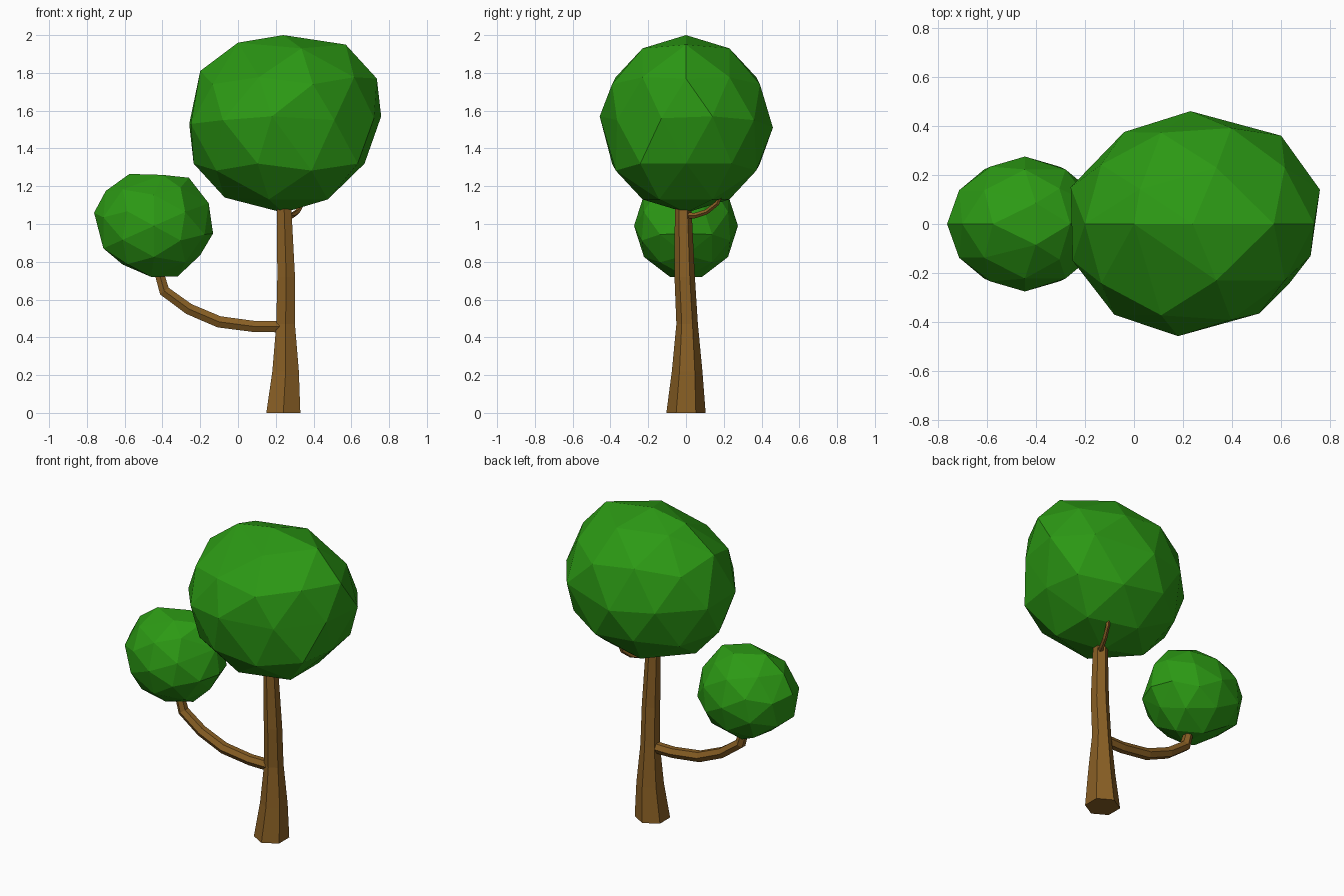
import bpy, bmesh, math
from mathutils import Vector, Matrix

if "Cube" in bpy.data.objects:
    bpy.data.objects.remove(bpy.data.objects["Cube"])


def material(name, color):
    m = bpy.data.materials.new(name)
    m.diffuse_color = (*color, 1)
    m.use_nodes = True
    m.node_tree.nodes["Principled BSDF"].inputs["Base Color"].default_value = m.diffuse_color
    return m


BARK = material("bark", (0.25, 0.115, 0.018))
LEAF = material("leaves", (0.025, 0.32, 0.007))


def finish(name, bm, mat):
    bmesh.ops.recalc_face_normals(bm, faces=bm.faces)
    me = bpy.data.meshes.new(name)
    bm.to_mesh(me)
    bm.free()
    me.materials.append(mat)
    ob = bpy.data.objects.new(name, me)
    bpy.context.collection.objects.link(ob)
    return ob


def limb(name, path, sides, ref, level=False):
    """Tapered tube; path rows are x, y, z, radius. level keeps rings horizontal."""
    bm = bmesh.new()
    pts = [Vector(p[:3]) for p in path]
    rings = []
    for i, p in enumerate(pts):
        t = (pts[min(i + 1, len(pts) - 1)] - pts[max(i - 1, 0)]).normalized()
        if level:
            t = Vector((0, 0, 1))
        a = Vector(ref)
        a = (a - t * a.dot(t)).normalized()
        b = t.cross(a)
        r = path[i][3]
        rings.append([bm.verts.new(p + r * (a * math.cos(k * math.tau / sides)
                                            + b * math.sin(k * math.tau / sides)))
                      for k in range(sides)])
    for lo, hi in zip(rings, rings[1:]):
        for k in range(sides):
            n = (k + 1) % sides
            bm.faces.new((lo[k], lo[n], hi[n], hi[k]))
    bm.faces.new(rings[0][::-1])
    bm.faces.new(rings[-1])
    return finish(name, bm, BARK)


def foliage(name, center, size, tilt, nudges):
    """Low-poly ball whose outline vertices are pulled to the given points."""
    bm = bmesh.new()
    bmesh.ops.create_icosphere(bm, subdivisions=2, radius=1)
    bm.transform(Matrix.Translation(center) @ Matrix.Diagonal((*size, 1))
                 @ Matrix.Rotation(tilt, 4, 'Y'))
    bm.verts.ensure_lookup_table()
    start = [v.co.copy() for v in bm.verts]
    for p in nudges:
        p = Vector(p)
        i = min(range(len(start)), key=lambda k: (start[k] - p).length)
        bm.verts[i].co = p
    return finish(name, bm, LEAF)


# Trunk, flared at the base
limb("trunk", [(0.24, 0, 0, 0.104), (0.252, 0.006, 0.22, 0.081),
               (0.252, 0.006, 0.47, 0.057), (0.255, -0.007, 0.72, 0.054),
               (0.244, -0.015, 1.09, 0.044)], 6, (0, 1, 0), level=True)

# Side branch carrying the small crown
limb("branch", [(0.225, 0, 0.457, 0.035), (0.09, 0, 0.457, 0.034),
                (-0.1, 0, 0.482, 0.035), (-0.26, 0, 0.55, 0.034),
                (-0.39, 0, 0.645, 0.033), (-0.42, 0, 0.75, 0.028)], 6, (0, 1, 0))

# Thin twig at the back
limb("twig", [(0.265, 0.01, 1.045, 0.017), (0.287, 0.05, 1.045, 0.015),
              (0.315, 0.11, 1.065, 0.014), (0.34, 0.165, 1.11, 0.013),
              (0.35, 0.192, 1.18, 0.011)], 5, (1, 0, 0))

# Large crown
foliage("large_crown", (0.25, 0, 1.53), (0.53, 0.46, 0.47), 0, [
    (0.24, 0, 2.0), (0.57, 0, 1.95), (0.735, 0, 1.77), (0.67, 0, 1.32),
    (0.24, 0, 1.06), (-0.07, 0, 1.14), (-0.235, 0, 1.32), (-0.2, 0, 1.81),
    (0, 0, 1.96), (0.23, 0.46, 1.51), (0.6, 0.36, 1.55), (0.758, 0.14, 1.57),
    (0.72, -0.13, 1.56), (0.51, -0.365, 1.55), (0.18, -0.457, 1.57),
    (-0.08, -0.37, 1.55), (-0.25, -0.15, 1.53), (-0.258, 0.15, 1.53),
    (-0.04, 0.375, 1.53)])

# Small crown
foliage("small_crown", (-0.445, 0, 0.99), (0.315, 0.275, 0.28), math.pi / 2, [
    (-0.575, 0, 1.265), (-0.4, 0.085, 1.26), (-0.4, -0.085, 1.26),
    (-0.26, 0, 1.245), (-0.155, 0, 1.11), (-0.132, 0, 0.95), (-0.2, 0, 0.835),
    (-0.32, 0, 0.722), (-0.46, 0.085, 0.72), (-0.46, -0.085, 0.72),
    (-0.61, 0, 0.785), (-0.745, 0, 0.925), (-0.762, 0, 1.06), (-0.7, 0, 1.175)])
